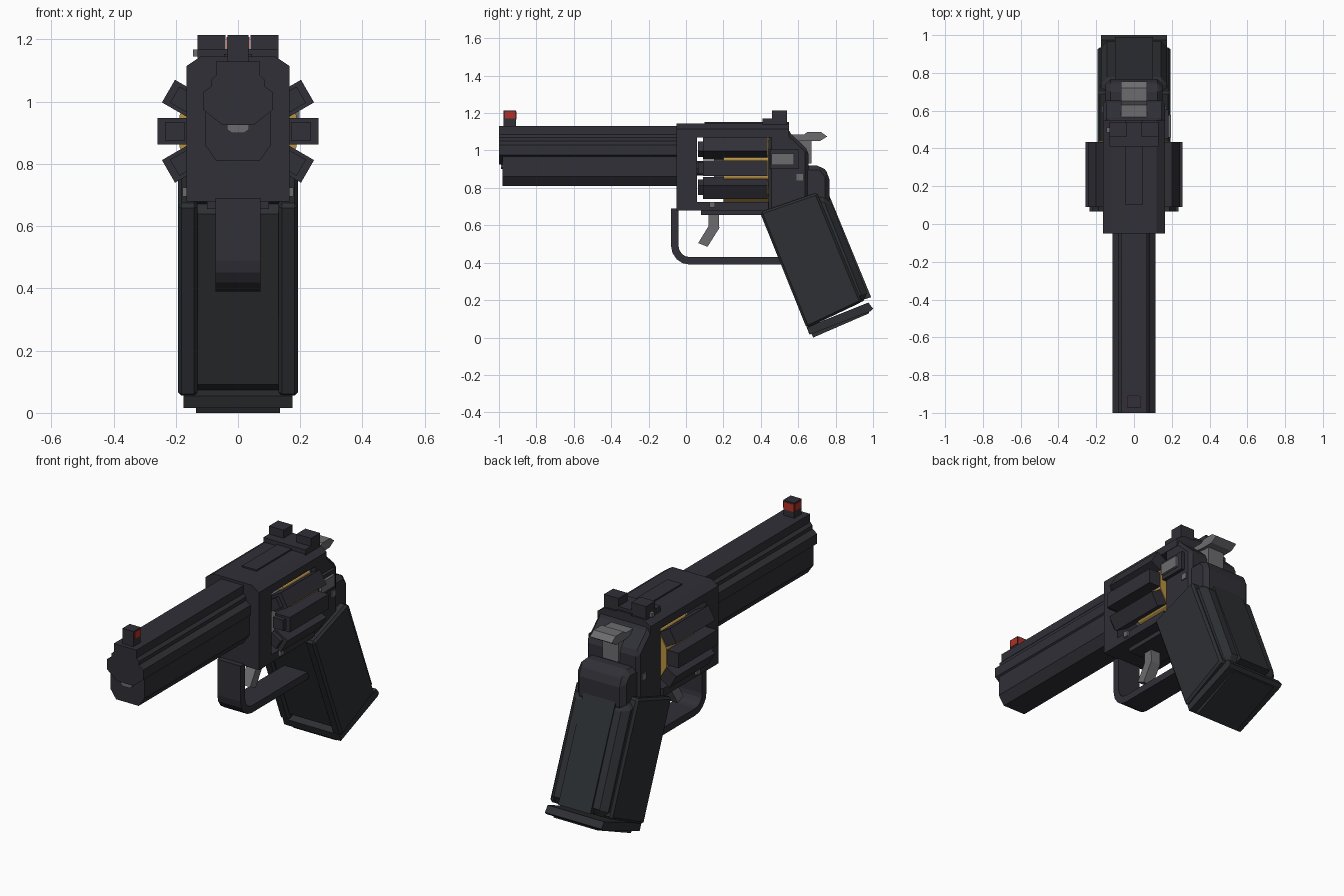
import bpy, bmesh, math
from mathutils import Matrix, Vector

if "Cube" in bpy.data.objects:
    bpy.data.objects.remove(bpy.data.objects["Cube"])


def material(name, rgb):
    m = bpy.data.materials.new(name)
    m.diffuse_color = (*rgb, 1)
    m.use_nodes = True
    m.node_tree.nodes["Principled BSDF"].inputs["Base Color"].default_value = m.diffuse_color
    return m


DARK = material("dark steel", (0.029, 0.029, 0.038))
GRIP = material("grip charcoal", (0.026, 0.029, 0.033))
GRAY = material("gray steel", (0.15, 0.15, 0.16))
GOLD = material("brass", (0.48, 0.29, 0.06))
RED = material("sight red", (0.45, 0.03, 0.02))


def prism(name, pts, a, b, mat, axis="X", bevel=0):
    """Extrude (y, z) points along X, or (x, z) points along Y."""
    bm = bmesh.new()
    place = (lambda p, t: (t, p[0], p[1])) if axis == "X" else (lambda p, t: (p[0], t, p[1]))
    lo = [bm.verts.new(place(p, a)) for p in pts]
    hi = [bm.verts.new(place(p, b)) for p in pts]
    bm.faces.new(lo)
    bm.faces.new(hi)
    n = len(pts)
    for i in range(n):
        j = (i + 1) % n
        bm.faces.new((lo[i], lo[j], hi[j], hi[i]))
    bmesh.ops.recalc_face_normals(bm, faces=bm.faces)
    me = bpy.data.meshes.new(name)
    bm.to_mesh(me)
    bm.free()
    me.materials.append(mat)
    ob = bpy.data.objects.new(name, me)
    bpy.context.collection.objects.link(ob)
    if bevel:
        mod = ob.modifiers.new("chamfer", "BEVEL")
        mod.width, mod.segments = bevel, 1
    return ob


def box(name, x, y, z, mat, bevel=0):
    pts = [(y[0], z[0]), (y[1], z[0]), (y[1], z[1]), (y[0], z[1])]
    return prism(name, pts, x[0], x[1], mat, bevel=bevel)


def both(half):
    """Mirror a right-hand (x, z) outline, listed top to bottom."""
    return half + [(-x, z) for x, z in reversed(half)]


def ring(r, n, cz, turn=0):
    return [(r * math.cos(turn + math.tau * i / n), cz + r * math.sin(turn + math.tau * i / n))
            for i in range(n)]


# Barrel, underlug and muzzle
prism("barrel", both([(0.07, 1.13), (0.07, 1.085), (0.085, 1.07), (0.085, 1.05), (0.113, 1.03),
                      (0.113, 0.975), (0.05, 0.925)]), -1, -0.05, DARK, "Y")
prism("underlug", both([(0.105, 0.975), (0.105, 0.86), (0.07, 0.81)]), -0.98, -0.05, DARK, "Y")
prism("ejector_rod", both([(0.035, 0.93), (0.035, 0.91), (0.02, 0.9)]), -0.99, -0.9, GRAY, "Y")

# Front sight with red insert plates
box("front_sight", (-0.034, 0.034), (-0.975, -0.91), (1.12, 1.215), DARK)
for s in (-1, 1):
    box("sight_side_insert", sorted((s * 0.033, s * 0.037)), (-0.967, -0.914), (1.17, 1.208), RED)
box("sight_rear_insert", (-0.03, 0.03), (-0.911, -0.907), (1.165, 1.208), RED)

# Frame around the open window
prism("frame_front", both([(0.12, 1.145), (0.165, 1.115), (0.165, 0.68)]),
      -0.05, 0.06, DARK, "Y")
prism("top_strap", both([(0.12, 1.145), (0.165, 1.115), (0.165, 1.07)]),
      0.06, 0.55, DARK, "Y")
box("top_rib", (-0.045, 0.045), (0.1, 0.55), (1.14, 1.153), DARK)
box("frame_bottom", (-0.165, 0.165), (0.06, 0.44), (0.68, 0.725), DARK)
box("under_plate", (-0.1, 0.1), (0.08, 0.45), (0.655, 0.685), DARK)
prism("frame_rear", [(0.44, 0.66), (0.44, 1.12), (0.545, 1.12), (0.56, 1.09), (0.655, 1.0),
                     (0.655, 0.7)], -0.163, 0.163, DARK, bevel=0.018)
prism("backstrap_hump", [(0.6, 0.65), (0.6, 0.92), (0.725, 0.92), (0.767, 0.87), (0.767, 0.74),
                         (0.75, 0.65)], -0.15, 0.15, DARK, bevel=0.025)

# Cylinder: brass drum, gray collar, dark flutes either side
prism("brass_drum", ring(0.195, 12, 0.905, math.pi / 12), 0.2, 0.44, GOLD, "Y")
prism("drum_collar", ring(0.165, 12, 0.905, math.pi / 12), 0.15, 0.2, GRAY, "Y")
prism("cylinder_axle", ring(0.04, 8, 0.905), 0.05, 0.16, DARK, "Y")
for side in (0, 180):
    for ang in (-30, 0, 30):
        turn = Matrix.Rotation(math.radians(side + ang), 2)
        for nm, r0, r1, w, y0, y1 in (("flute", 0.165, 0.258, 0.042, 0.09, 0.435),
                                      ("flute_nose", 0.17, 0.235, 0.03, 0.065, 0.092)):
            pts = [turn @ Vector(p) for p in ((r0, -w), (r1, -w), (r1, w), (r0, w))]
            prism("cylinder_" + nm, [(p.x, p.y + 0.905) for p in pts], y0, y1, DARK, "Y")

# Rear sight
for s in (-1, 1):
    box("rear_sight_blade", sorted((s * 0.04, s * 0.13)), (0.46, 0.54), (1.13, 1.215), DARK)
box("rear_sight_base", (-0.13, 0.13), (0.41, 0.54), (1.12, 1.17), DARK)
box("rear_sight_screw", (-0.145, -0.125), (0.485, 0.51), (1.145, 1.168), GRAY)

# Hammer
box("hammer_body", (-0.05, 0.05), (0.56, 0.67), (0.93, 1.075), GRAY)
prism("hammer_spur", [(0.56, 1.06), (0.64, 1.05), (0.715, 1.05), (0.755, 1.075), (0.72, 1.1),
                      (0.65, 1.1), (0.63, 1.085), (0.56, 1.085)], -0.068, 0.068, GRAY)

# Release latch on the right, pins on both sides
box("latch_housing", (0.15, 0.182), (0.45, 0.605), (0.9, 1.005), DARK)
box("latch_button", (0.18, 0.197), (0.457, 0.578), (0.922, 0.985), GRAY)
for s in (-1, 1):
    box("frame_pin", sorted((s * 0.155, s * 0.169)), (0.59, 0.625), (0.84, 0.875), GRAY)
    box("crane_pin", sorted((s * 0.155, s * 0.178)), (0.125, 0.155), (0.695, 0.725), GRAY)

# Trigger guard: rounded strip, and trigger
outer, inner = [(-0.08, 0.69)], [(-0.04, 0.69)]
for i in range(5):
    a = math.pi + i * math.pi / 8
    outer.append((0.02 + 0.1 * math.cos(a), 0.49 + 0.1 * math.sin(a)))
    inner.append((0.02 + 0.06 * math.cos(a), 0.49 + 0.06 * math.sin(a)))
outer.append((0.52, 0.39))
inner.append((0.52, 0.43))
prism("trigger_guard", outer + inner[::-1], -0.072, 0.072, DARK)
prism("trigger", [(0.12, 0.67), (0.175, 0.67), (0.178, 0.585), (0.115, 0.485), (0.065, 0.505),
                  (0.12, 0.595)], -0.03, 0.03, GRAY)

# Grip: chamfered core, side panels and stepped butt cap
prism("grip_core", [(0.42, 0.67), (0.7, 0.765), (0.765, 0.75), (0.98, 0.21), (0.655, 0.06)],
      -0.175, 0.175, GRIP, bevel=0.035)
for s in (-1, 1):
    prism("grip_panel", [(0.395, 0.67), (0.7, 0.775), (0.94, 0.19), (0.645, 0.05)],
          *sorted((s * 0.13, s * 0.193)), GRIP, bevel=0.012)
prism("backstrap_rib", [(0.74, 0.8), (0.768, 0.755), (0.99, 0.215), (0.94, 0.2), (0.7, 0.74)],
      -0.1, 0.1, GRIP)
prism("butt_cap", [(0.645, 0.055), (0.975, 0.187), (1.0, 0.155), (0.985, 0.14), (0.66, 0.015)],
      -0.175, 0.175, GRIP)
prism("butt_plate", [(0.66, 0.04), (0.975, 0.16), (0.98, 0.13), (0.68, 0.0)],
      -0.135, 0.135, GRIP)
